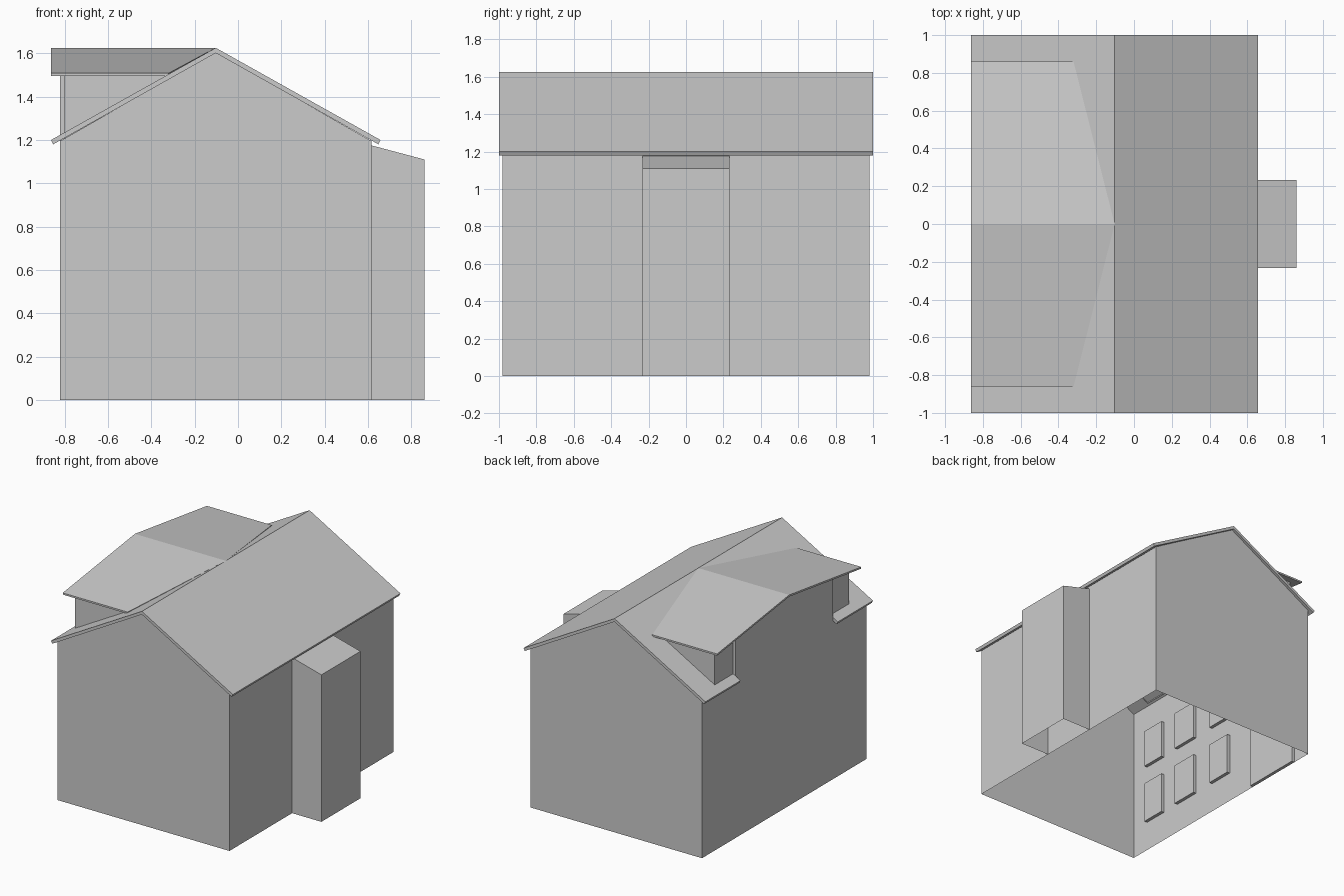
import bpy, bmesh
from mathutils import Vector

if "Cube" in bpy.data.objects:
    bpy.data.objects.remove(bpy.data.objects["Cube"])


def finish(name, bm):
    me = bpy.data.meshes.new(name)
    bm.to_mesh(me)
    bm.free()
    ob = bpy.data.objects.new(name, me)
    bpy.context.collection.objects.link(ob)
    return ob


def sheet(name, pts, outward):
    """Flat polygon facing the outward direction."""
    bm = bmesh.new()
    f = bm.faces.new([bm.verts.new(p) for p in pts])
    f.normal_update()
    if f.normal.dot(Vector(outward)) < 0:
        f.normal_flip()
    return finish(name, bm)


def solid(name, polys, vec):
    """Polygons extruded along a vector into a closed slab."""
    bm = bmesh.new()
    for poly in polys:
        bm.faces.new([bm.verts.new(p) for p in poly])
    bmesh.ops.remove_doubles(bm, verts=bm.verts, dist=1e-4)
    ret = bmesh.ops.extrude_face_region(bm, geom=bm.faces[:], use_keep_orig=True)
    vs = [v for v in ret["geom"] if isinstance(v, bmesh.types.BMVert)]
    bmesh.ops.translate(bm, verts=vs, vec=vec)
    bmesh.ops.recalc_face_normals(bm, faces=bm.faces)
    return finish(name, bm)


def wall(name, x, side, span, height, openings, depth=0.025):
    """Wall in a plane of constant x with recessed rectangles (y0, y1, z0, z1)."""
    ys = sorted({*span, *[v for o in openings for v in o[:2]]})
    zs = sorted({*height, *[v for o in openings for v in o[2:]]})
    bm = bmesh.new()
    grid = [[bm.verts.new((x, y, z)) for z in zs] for y in ys]
    for i in range(len(ys) - 1):
        for j in range(len(zs) - 1):
            q = [grid[i][j], grid[i + 1][j], grid[i + 1][j + 1], grid[i][j + 1]]
            bm.faces.new(q if side > 0 else q[::-1])
    for y0, y1, z0, z1 in openings:
        cells = []
        for f in bm.faces:
            c = f.calc_center_median()
            if abs(c.x - x) < 1e-5 and y0 < c.y < y1 and z0 < c.z < z1:
                cells.append(f)
        ret = bmesh.ops.extrude_face_region(bm, geom=cells)
        vs = [v for v in ret["geom"] if isinstance(v, bmesh.types.BMVert)]
        bmesh.ops.translate(bm, verts=vs, vec=(-side * depth, 0, 0))
    return finish(name, bm)


XL, XR, RX = -0.82, 0.615, -0.1025      # left wall, right wall, ridge
YE, EAVE = 0.98, 1.195
outer = [(-0.83, -0.64), (0.64, 0.83)]
inner = [(-0.49, -0.28), (0.28, 0.49)]
middle = (-0.10, 0.10)
low, high, top = (0.23, 0.545), (0.69, 0.98), (1.17, 1.44)

# Right wall with two rows of windows
wall("right_wall", XR, 1, (-YE, YE), (0, EAVE),
     [c + r for c in outer + inner for r in (low, high)])

# Left wall with door and windows
left = [c + high for c in outer + inner + [middle]]
left += [c + low for c in (outer[0], inner[0], middle)]
left.append((0.36, 0.825, 0, 0.475))
wall("left_wall", XL, -1, (-YE, YE), (0, 1.1), left)
wall("left_wall_ends_a", XL, -1, (-YE, -0.58), (1.1, EAVE), [])
wall("left_wall_ends_b", XL, -1, (0.58, YE), (1.1, EAVE), [])

# Gable walls
for s, n in ((-1, "front"), (1, "back")):
    sheet(n + "_gable_wall", [(XL, s * YE, 0), (XR, s * YE, 0), (XR, s * YE, EAVE),
                              (RX, s * YE, 1.605), (XL, s * YE, EAVE)], (0, s, 0))

# Stair tower
T, TX = 0.233, 0.86
wall("tower_front", TX, 1, (-T, T), (0, 1.11),
     [(-0.105, 0.105, 0.245, 0.545), (-0.105, 0.105, 0.68, 0.977)])
for s in (-1, 1):
    sheet("tower_side", [(XR, s * T, 0), (TX, s * T, 0), (TX, s * T, 1.11),
                         (XR, s * T, 1.175)], (0, s, 0))
sheet("tower_roof", [(XR, -T, 1.175), (TX, -T, 1.11), (TX, T, 1.11), (XR, T, 1.175)],
      (0, 0, 1))

# Main roof, its eave notched where the dormer meets the wall
profile = [(-0.862, 1.2), (RX, 1.625), (0.657, 1.2), (0.647, 1.18), (RX, 1.601), (-0.852, 1.18)]
roof = solid("main_roof", [[(x, -1, z) for x, z in profile]], (0, 2, 0))
notch = solid("roof_notch_cutter",
              [[(-1, -0.58, 1), (-0.78, -0.58, 1), (-0.78, 0.58, 1), (-1, 0.58, 1)]], (0, 0, 0.4))
notch.hide_render = True
notch.hide_viewport = True
cut = roof.modifiers.new("notch", "BOOLEAN")
cut.operation = "DIFFERENCE"
cut.object = notch
cut.solver = "EXACT"


def under(y):
    return 1.612 - 0.134 * abs(y)


# Dormer front: flush centre, set-back ends, cheeks
DX, DY, B = -0.80, 0.80, 0.58
wall("dormer_front", XL, -1, (-B, B), (1.1, 1.46), [c + top for c in inner + [middle]])
sheet("dormer_gable", [(XL, -B, 1.46), (XL, B, 1.46), (XL, B, under(B)), (XL, 0, under(0)),
                       (XL, -B, under(B))], (-1, 0, 0))
for s in (-1, 1):
    a, b = sorted((s * B, s * DY))
    w = tuple(sorted((s * 0.60, s * 0.765)))
    wall("dormer_end", DX, -1, (a, b), (1.2, 1.46), [w + (1.25, 1.44)])
    sheet("dormer_end_top", [(DX, a, 1.46), (DX, b, 1.46), (DX, b, under(b)),
                             (DX, a, under(a))], (-1, 0, 0))
    sheet("dormer_return", [(XL, s * B, 1.18), (DX, s * B, 1.18), (DX, s * B, under(B)),
                            (XL, s * B, under(B))], (0, s, 0))
    sheet("dormer_cheek", [(DX, s * DY, 1.2), (DX, s * DY, under(DY)),
                           (-0.30, s * DY, under(DY))], (0, s, 0))

# Dormer roof running back to the main ridge
solid("dormer_roof", [[(-0.862, 0, 1.625), (RX, 0, 1.625), (-0.32, s * 0.86, 1.508),
                       (-0.862, s * 0.86, 1.508)] for s in (-1, 1)], (0, 0, -0.013))
